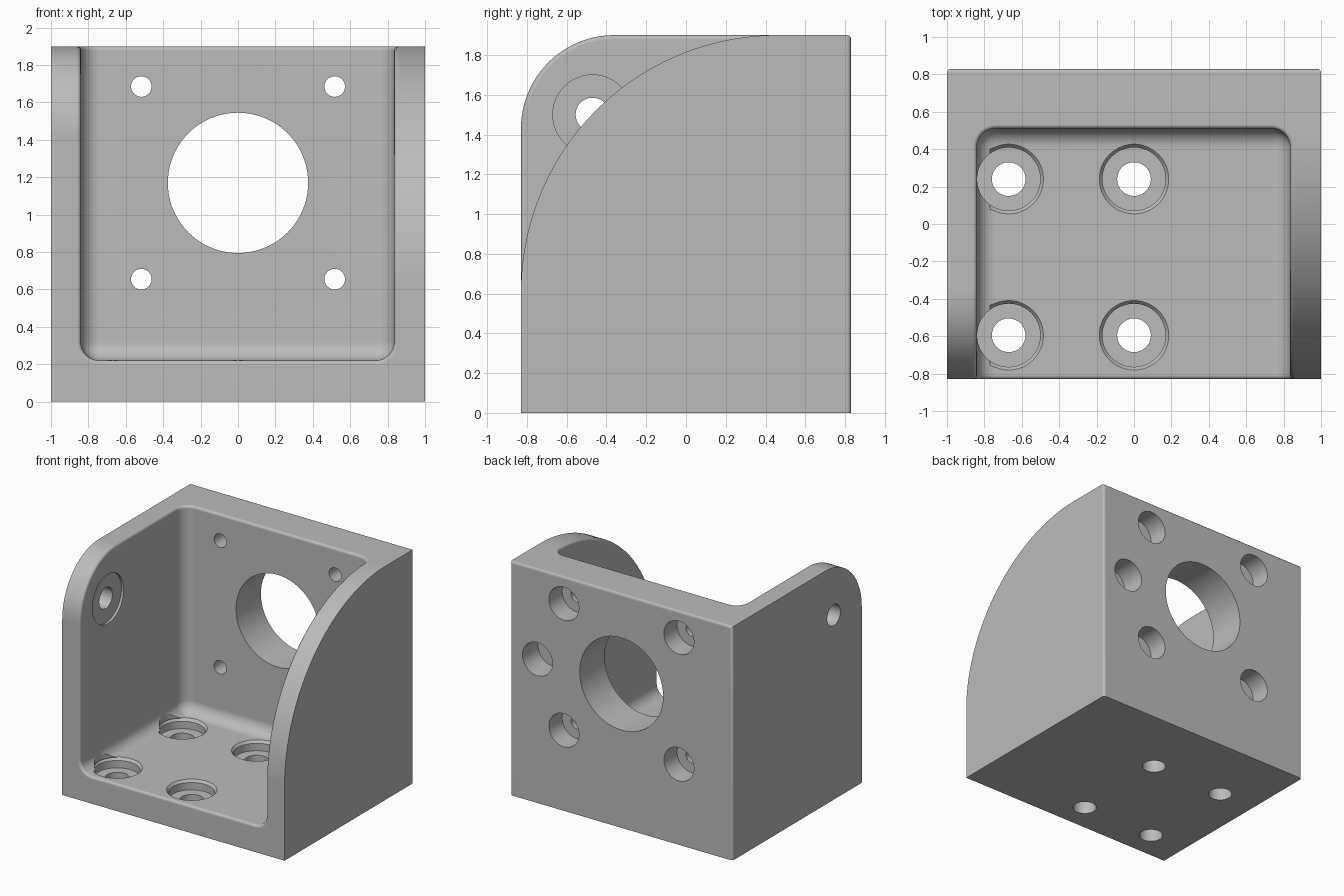
import bpy, bmesh, math
from mathutils import Matrix, Vector

if "Cube" in bpy.data.objects:
    bpy.data.objects.remove(bpy.data.objects["Cube"])

HALF_X, HALF_Y, TOP = 1.0, 0.83, 1.9
FLOOR, BACK, WALL_L, WALL_R = 0.22, 0.51, -0.84, 0.835

grey = bpy.data.materials.new("satin grey")
grey.use_nodes = True
GREY = (0.5, 0.5, 0.5, 1)
grey.diffuse_color = GREY
grey.node_tree.nodes["Principled BSDF"].inputs["Base Color"].default_value = GREY


def to_object(name, bm):
    bmesh.ops.recalc_face_normals(bm, faces=bm.faces)
    mesh = bpy.data.meshes.new(name)
    bm.to_mesh(mesh)
    bm.free()
    mesh.materials.append(grey)
    obj = bpy.data.objects.new(name, mesh)
    bpy.context.collection.objects.link(obj)
    return obj


def box(name, low, high, radius=0):
    low, high = Vector(low), Vector(high)
    bm = bmesh.new()
    bmesh.ops.create_cube(bm, size=1)
    bmesh.ops.scale(bm, vec=high - low, verts=bm.verts)
    bmesh.ops.translate(bm, vec=(low + high) / 2, verts=bm.verts)
    if radius:
        bmesh.ops.bevel(bm, geom=bm.edges[:], offset=radius, segments=8,
                        profile=0.5, affect='EDGES')
    return to_object(name, bm)


def corner_cutter(name, x0, x1, cy, cz, r, steps):
    """Removes everything outside a quarter arc at the top front corner."""
    pts = [(cy + r * math.cos(a), cz + r * math.sin(a)) for a in
           (math.pi / 2 * (1 + i / steps) for i in range(steps + 1))]
    pts += [(-1.5, cz), (-1.5, 2.5), (cy, 2.5)]
    bm = bmesh.new()
    face = bm.faces.new([bm.verts.new((x0, y, z)) for y, z in pts])
    new = bmesh.ops.extrude_face_region(bm, geom=[face])["geom"]
    bmesh.ops.translate(bm, vec=(x1 - x0, 0, 0),
                        verts=[v for v in new if isinstance(v, bmesh.types.BMVert)])
    return to_object(name, bm)


def drill(name, start, end, r0, r1=None, sides=48):
    """Round cutter running from start to end."""
    start, end = Vector(start), Vector(end)
    axis = end - start
    bm = bmesh.new()
    turn = Vector((0, 0, 1)).rotation_difference(axis).to_matrix().to_4x4()
    bmesh.ops.create_cone(bm, cap_ends=True, segments=sides, radius1=r0,
                          radius2=r0 if r1 is None else r1, depth=axis.length,
                          matrix=Matrix.Translation((start + end) / 2) @ turn)
    return to_object(name, bm)


def cut(target, cutter):
    mod = target.modifiers.new("cut", 'BOOLEAN')
    mod.operation, mod.solver, mod.object = 'DIFFERENCE', 'EXACT', cutter
    bpy.context.view_layer.objects.active = target
    bpy.ops.object.modifier_apply(modifier=mod.name)
    bpy.data.objects.remove(cutter)


# Solid block, hollowed with soft inner corners and open at front and top
bracket = box("mounting_bracket", (-HALF_X, -HALF_Y, 0), (HALF_X, HALF_Y, TOP))
cut(bracket, box("cavity", (WALL_L, -2, FLOOR), (WALL_R, BACK, 3), 0.1))

# Small rounded corner on the right wall, long sweep on the left wall
cut(bracket, corner_cutter("small_corner", -1.2, -0.6, -0.36, 1.43, 0.47, 24))
cut(bracket, corner_cutter("long_sweep", 0.6, 1.2, 0.46, 0.61, 1.29, 48))

# Soften the inner rim and the outer back edges
bm = bmesh.new()
bm.from_mesh(bracket.data)
bmesh.ops.remove_doubles(bm, verts=bm.verts, dist=0.0005)
bmesh.ops.dissolve_limit(bm, angle_limit=math.radians(0.5), verts=bm.verts, edges=bm.edges)
soft = []
for e in bm.edges:
    mid = (e.verts[0].co + e.verts[1].co) / 2
    if e.calc_face_angle(0) > math.radians(35) and mid.z > 0.01:
        if mid.y > HALF_Y - 0.01 or abs(mid.x) < 0.9:
            soft.append(e)
bmesh.ops.bevel(bm, geom=soft, offset=0.022, segments=3, profile=0.5,
                affect='EDGES', clamp_overlap=True)
bm.to_mesh(bracket.data)
bm.free()

# Large bore and four counterbored screw holes through the back wall
MID = 1.17
cut(bracket, drill("bore", (0, 0.2, MID), (0, 1.2, MID), 0.375, sides=96))
for sx in (-1, 1):
    for sz in (-1, 1):
        x, z = sx * 0.517, MID + sz * 0.515
        cut(bracket, drill("screw_hole", (x, 0.3, z), (x, 1, z), 0.055))
        cut(bracket, drill("screw_head", (x, HALF_Y - 0.17, z), (x, 1, z), 0.135))

# Blind pocket beside the bore
cut(bracket, drill("pocket", (0.755, HALF_Y - 0.2, MID), (0.755, 1, MID), 0.135))

# Four floor holes with recessed seats and eased lips
for x in (-0.67, 0):
    for y in (-0.595, 0.24):
        cut(bracket, drill("floor_hole", (x, y, -0.1), (x, y, 0.4), 0.09))
        cut(bracket, drill("floor_seat", (x, y, FLOOR - 0.08), (x, y, 0.36), 0.169))
        cut(bracket, drill("floor_lip", (x, y, FLOOR - 0.025), (x, y, FLOOR + 0.005), 0.165, 0.19))

# Pivot hole with a shallow washer seat in the right wall
cut(bracket, drill("pivot_hole", (-1.2, -0.47, 1.5), (-0.7, -0.47, 1.5), 0.085))
cut(bracket, drill("washer_seat", (WALL_L - 0.02, -0.47, 1.5), (-0.7, -0.47, 1.5), 0.2))

# Smooth shading with sharp edges kept
bpy.ops.object.select_all(action='DESELECT')
bracket.select_set(True)
bpy.context.view_layer.objects.active = bracket
bpy.ops.object.shade_smooth_by_angle(angle=math.radians(32))
normals = bracket.modifiers.new("even shading", 'WEIGHTED_NORMAL')
normals.keep_sharp = True
